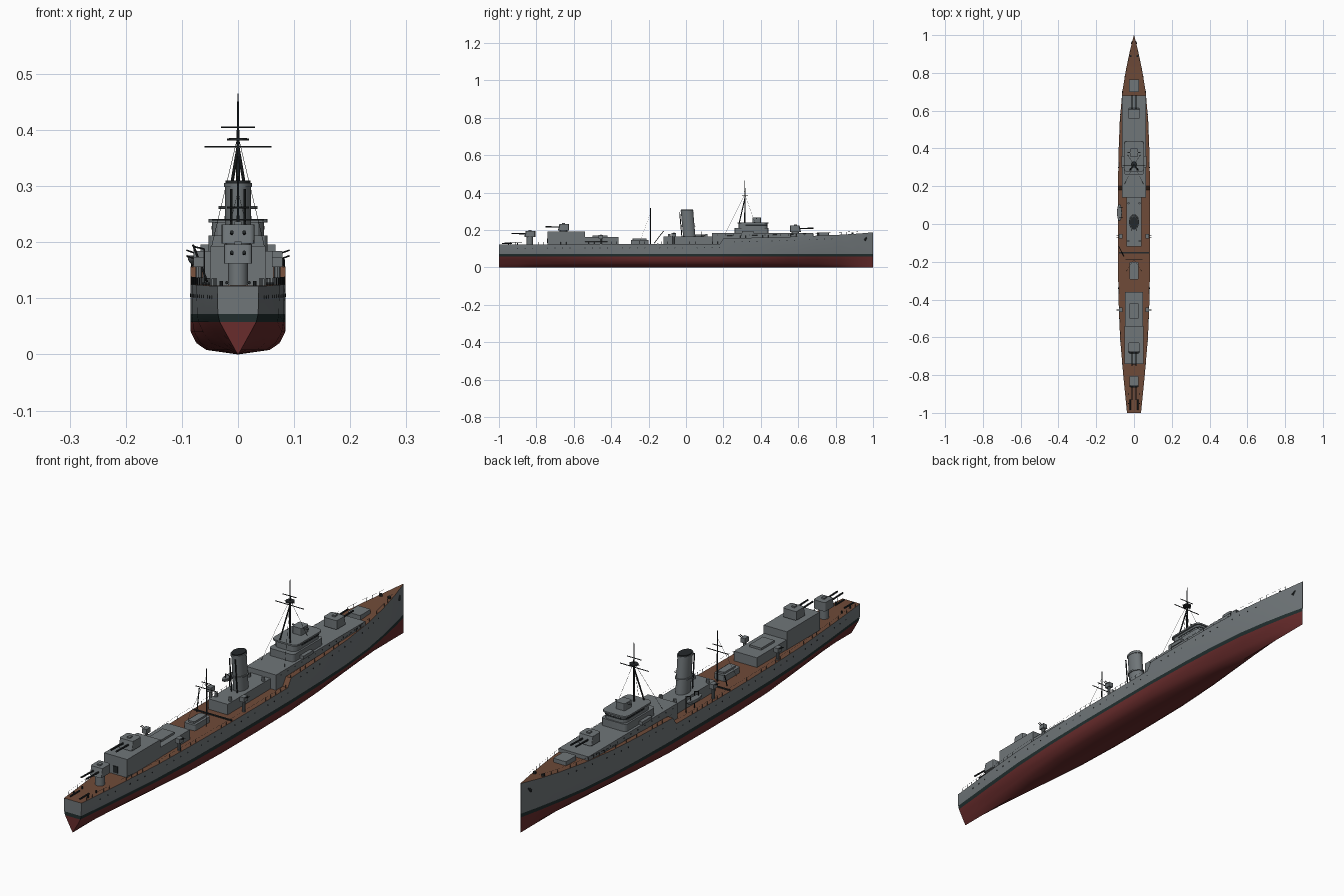
import bpy, bmesh, math
from mathutils import Vector, Matrix

cube = bpy.data.objects.get("Cube")
if cube:
    bpy.data.objects.remove(cube)


def material(name, rgb):
    m = bpy.data.materials.new(name)
    m.use_nodes = True
    m.diffuse_color = (*rgb, 1)
    m.node_tree.nodes["Principled BSDF"].inputs["Base Color"].default_value = (*rgb, 1)
    return m


GREY = material("ship grey", (.16, .18, .19))
RED = material("hull red", (.14, .025, .025))
BOOT = material("waterline black", (.015, .027, .027))
DECK = material("deck brown", (.16, .07, .04))
DARK = material("dark fittings", (.018, .022, .024))


def finish(name, bm, *mats, smooth=True):
    bmesh.ops.recalc_face_normals(bm, faces=bm.faces)
    mesh = bpy.data.meshes.new(name)
    bm.to_mesh(mesh)
    bm.free()
    ob = bpy.data.objects.new(name, mesh)
    bpy.context.collection.objects.link(ob)
    for m in mats:
        mesh.materials.append(m)
    if smooth:
        bpy.ops.object.select_all(action='DESELECT')
        ob.select_set(True)
        bpy.context.view_layer.objects.active = ob
        bpy.ops.object.shade_smooth_by_angle(angle=math.radians(30))
    return ob


def box(name, x, y, z, mat=GREY, bevel=0):
    """Box from (low, high) ranges; bevel rounds its upright corners."""
    bm = bmesh.new()
    size = [b - a for a, b in (x, y, z)]
    mid = [(a + b) / 2 for a, b in (x, y, z)]
    bmesh.ops.create_cube(bm, size=1, matrix=Matrix.Translation(mid) @ Matrix.Diagonal((*size, 1)))
    if bevel:
        edges = [e for e in bm.edges if abs(e.verts[0].co.z - e.verts[1].co.z) > 1e-5]
        bmesh.ops.bevel(bm, geom=edges, offset=bevel, segments=3, affect='EDGES', profile=.5)
    return finish(name, bm, mat)


def rods(name, segments, radius, mat=DARK, sides=8, tip=1):
    """Many straight rods in one object."""
    bm = bmesh.new()
    for a, b in segments:
        a, b = Vector(a), Vector(b)
        turn = (b - a).to_track_quat('Z', 'Y').to_matrix().to_4x4()
        bmesh.ops.create_cone(bm, cap_ends=True, segments=sides, radius1=radius, radius2=radius * tip,
                              depth=(b - a).length, matrix=Matrix.Translation((a + b) / 2) @ turn)
    return finish(name, bm, mat)


# Hull stations: y, half width, deck height, fullness of the section
STATIONS = [(-1, .037, .122, 0), (-.9, .047, .122, .1), (-.8, .057, .123, .25), (-.6, .074, .124, .6),
            (-.4, .082, .125, .9), (-.2, .085, .125, 1), (0, .085, .125, 1), (.18, .085, .126, .95),
            (.2, .085, .156, .95), (.4, .081, .16, .75), (.55, .075, .164, .5), (.7, .062, .17, .3),
            (.82, .042, .175, .15), (.92, .021, .181, .05), (1, .001, .188, 0)]
# Section rows: height, width at full and fine sections
ROWS = [(.072, 1, .97), (.058, 1, .88), (.04, .99, .62), (.02, .87, .32), (.008, .66, .14)]


def hull_at(y):
    for a, b in zip(STATIONS, STATIONS[1:]):
        if a[0] <= y <= b[0]:
            t = (y - a[0]) / (b[0] - a[0])
            return [p + (q - p) * t for p, q in zip(a[1:3], b[1:3])]


bm = bmesh.new()
loops = []
for y, w, zd, full in STATIONS:
    half = [(w, zd)] + [(w * (full * a + (1 - full) * b), z) for z, a, b in ROWS]
    outline = half + [(0, 0)] + [(-x, z) for x, z in reversed(half)]
    loops.append([bm.verts.new((x, y, z)) for x, z in outline])
n = len(loops[0])
for a, b in zip(loops, loops[1:]):
    for i in range(n):
        j = (i + 1) % n
        f = bm.faces.new((a[i], a[j], b[j], b[i]))
        z = f.calc_center_median().z
        f.material_index = 3 if j == 0 else 2 if z < .058 else 1 if z < .072 else 0
# Transom and stem, split into colour bands
for loop in (loops[0], loops[-1]):
    for i in range(n // 2):
        quad = [loop[i], loop[i + 1], loop[n - 2 - i], loop[n - 1 - i]]
        f = bm.faces.new(list(dict.fromkeys(quad)))
        f.material_index = min(i, 2)
finish("hull", bm, GREY, BOOT, RED, DECK)

# Superstructure blocks
box("forward_deckhouse", (-.063, .063), (.14, .68), (.12, .184))
box("midship_deckhouse", (-.04, .04), (-.12, .14), (.12, .165))
box("bridge_base", (-.053, .053), (.26, .44), (.18, .212), bevel=.012)
box("bridge_house", (-.046, .046), (.28, .435), (.21, .235), bevel=.02)
box("bridge_roof", (-.053, .053), (.275, .44), (.235, .241), bevel=.02)
box("bridge_windows", (-.0468, .0468), (.3, .4358), (.223, .229), DARK, bevel=.02)
box("director_tower", (-.02, .02), (.355, .4), (.24, .268), bevel=.006)
rods("rangefinder", [((-.035, .378, .262), (.035, .378, .262))], .003, GREY)
box("aft_deckhouse", (-.049, .049), (-.74, -.54), (.12, .193))
box("aft_low_deckhouse", (-.048, .048), (-.54, -.36), (.12, .162))
box("aft_low_hatch", (-.025, .025), (-.5, -.42), (.162, .17))
box("fore_hatch", (-.027, .027), (.7, .765), (.165, .188), bevel=.005)
box("midship_locker", (-.024, .024), (-.295, -.2), (.12, .147), bevel=.008)
box("locker_top", (-.014, .014), (-.285, -.21), (.147, .154), bevel=.006)
box("deck_track", (-.08, .08), (-.155, -.148), (.122, .128), DARK)
box("aft_door", (-.01, .01), (-.743, -.738), (.13, .155), DARK)


def twin_gun(name, y, z, aim, w):
    """Gun house on a pedestal with two barrels pointing along aim (+1 or -1)."""
    rods(name + "_pedestal", [((0, y, z - .04), (0, y, z + .002))], w * .7, GREY, 16)
    house = box(name + "_house", (-w, w), (y - .03, y + .03), (z, z + .034), bevel=.008)
    for v in house.data.vertices:  # slope the front plate
        if v.co.z > z + .02 and (v.co.y - y) * aim > 0:
            v.co.y -= aim * .008
    rods(name + "_barrels", [((s * .011, y + aim * .02, z + .018), (s * .011, y + aim * .097, z + .02))
                             for s in (-1, 1)], .0033)
    box(name + "_sight", (-.006, .006), (y - .008, y + .008), (z + .034, z + .039))


twin_gun("forward_gun", .585, .19, 1, .029)
twin_gun("aft_upper_gun", -.655, .198, -1, .029)
twin_gun("aft_lower_gun", -.835, .162, -1, .025)

# Light guns on both sides
for side, word in ((-1, "right"), (1, "left")):
    for label, y, z in (("mid", -.065, .178), ("aft", -.455, .168)):
        x = side * .07
        rods(f"{label}_light_gun_{word}_stand", [((x, y, .12), (x, y, z - .012))], .006, GREY)
        box(f"{label}_light_gun_{word}_shield", (x - .009, x + .009), (y - .012, y + .012), (z - .012, z + .006))
        rods(f"{label}_light_gun_{word}_barrels",
             [((x, y + d, z), (x + side * .022, y + d, z + .008)) for d in (-.004, .004)], .0014)
    box(f"bridge_wing_{word}", *[tuple(sorted((side * .045, side * .067)))], (.3, .36), (.184, .196))

# Funnel: raked oval tube with a collar and a dark cap
def oval(name, z0, z1, grow, mat):
    bm = bmesh.new()
    bmesh.ops.create_cone(bm, cap_ends=True, segments=32, radius1=1, radius2=1, depth=1)
    for v in bm.verts:
        z = z0 + (v.co.z + .5) * (z1 - z0)
        v.co = (v.co.x * (.023 + grow), v.co.y * (.033 + grow) + .018 - (z - .16) * .09, z)
    finish(name, bm, mat)


oval("funnel", .16, .306, 0, GREY)
oval("funnel_collar", .218, .224, .004, GREY)
oval("funnel_rim", .298, .306, .002, GREY)
oval("funnel_opening", .306, .31, -.001, DARK)
rods("funnel_pipes", [((s * .012, -.022, .165), (s * .012, -.034, .295)) for s in (-1, 1)], .0025)

# Foremast tripod with yards
rods("foremast", [((0, .315, .235), (0, .315, .4))], .004, tip=.7)
rods("foremast_legs", [((s * .022, .285, .24), (0, .315, .37)) for s in (-1, 1)], .0028)
rods("foremast_pole", [((0, .315, .4), (0, .315, .465))], .0022, tip=.5)
rods("foremast_yards", [((-w, .312, z), (w, .312, z)) for w, z in ((.06, .37), (.02, .383), (.03, .405))], .0016)
rods("foremast_platform", [((0, .315, .381), (0, .315, .386))], .016, DARK, 12)
# Aft mast with yard, boom and stays
rods("aft_mast", [((0, -.19, .12), (0, -.19, .318))], .003, tip=.6)
rods("aft_mast_yards", [((-.046, -.19, .24), (.046, -.19, .24)), ((-.02, -.19, .262), (.02, -.19, .262))], .0016)
rods("aft_mast_boom", [((-.055, -.17, .13), (-.08, -.12, .195))], .002)
stays = [((0, .315, .39), (s * .05, y, .18)) for s in (-1, 1) for y in (.21, .39)]
stays += [((0, -.19, .29), (s * .04, -.25, .13)) for s in (-1, 1)]
rods("stays", stays, .0005, sides=4)

# Boat slung on davits, right side
bm = bmesh.new()
bmesh.ops.create_uvsphere(bm, u_segments=20, v_segments=10, radius=1)
for v in bm.verts:
    v.co = (-.077 + v.co.x * .013, .06 + v.co.y * .045, .175 + min(v.co.z, .1) * .016)
finish("boat", bm, GREY)
davits = []
for y in (.035, .085):
    davits += [((-.06, y, .12), (-.06, y, .188)), ((-.06, y, .188), (-.078, y, .192)),
               ((-.078, y, .192), (-.078, y, .172))]
rods("davits", davits, .0015)

# Portholes along the hull
holes = []
for i in range(44):
    y = -.9 + i * .04
    w, zd = hull_at(y)
    if i % 5 != 3:
        holes += [((s * (w - .004), y, zd - .02), (s * (w + .0006), y, zd - .02)) for s in (-1, 1)]
for i in range(12):
    y = .17 + i * .042
    holes += [((s * .06, y, .174), (s * .0636, y, .174)) for s in (-1, 1)]
rods("portholes", holes, .0028)

# Guard rails: posts and a wire
posts, wires = [], []
for s in (-1, 1):
    last = None
    for i in range(64):
        y = -.97 + i * .03
        w, zd = hull_at(y)
        x = s * max(w - .002, .001)
        posts.append(((x, y, zd), (x, y, zd + .013)))
        top = (x, y, zd + .013)
        if last and abs(last[2] - top[2]) < .01:
            wires.append((last, top))
        last = top
rods("rail_posts", posts, .0006, sides=4)
rods("rail_wires", wires, .0003, sides=4)

# Bow and stern fittings
rods("capstans", [((s * .018, .89, .175), (s * .018, .89, .187)) for s in (-1, 1)], .006, sides=12)
rods("bollards", [((s * .03, y, .12), (s * .03, y, .131)) for s in (-1, 1) for y in (-.95, -.9)], .003)
rods("stern_racks", [((s * .02, -.985, .128), (s * .02, -.93, .128)) for s in (-1, 1)], .003)
rods("anchors", [((s * .006, .965, .16), (s * .0125, .955, .145)) for s in (-1, 1)], .005)
rods("vents", [((s * .03, y, .16), (s * .03, y, .18)) for s in (-1, 1) for y in (-.09, .11)], .006, GREY, 12)
